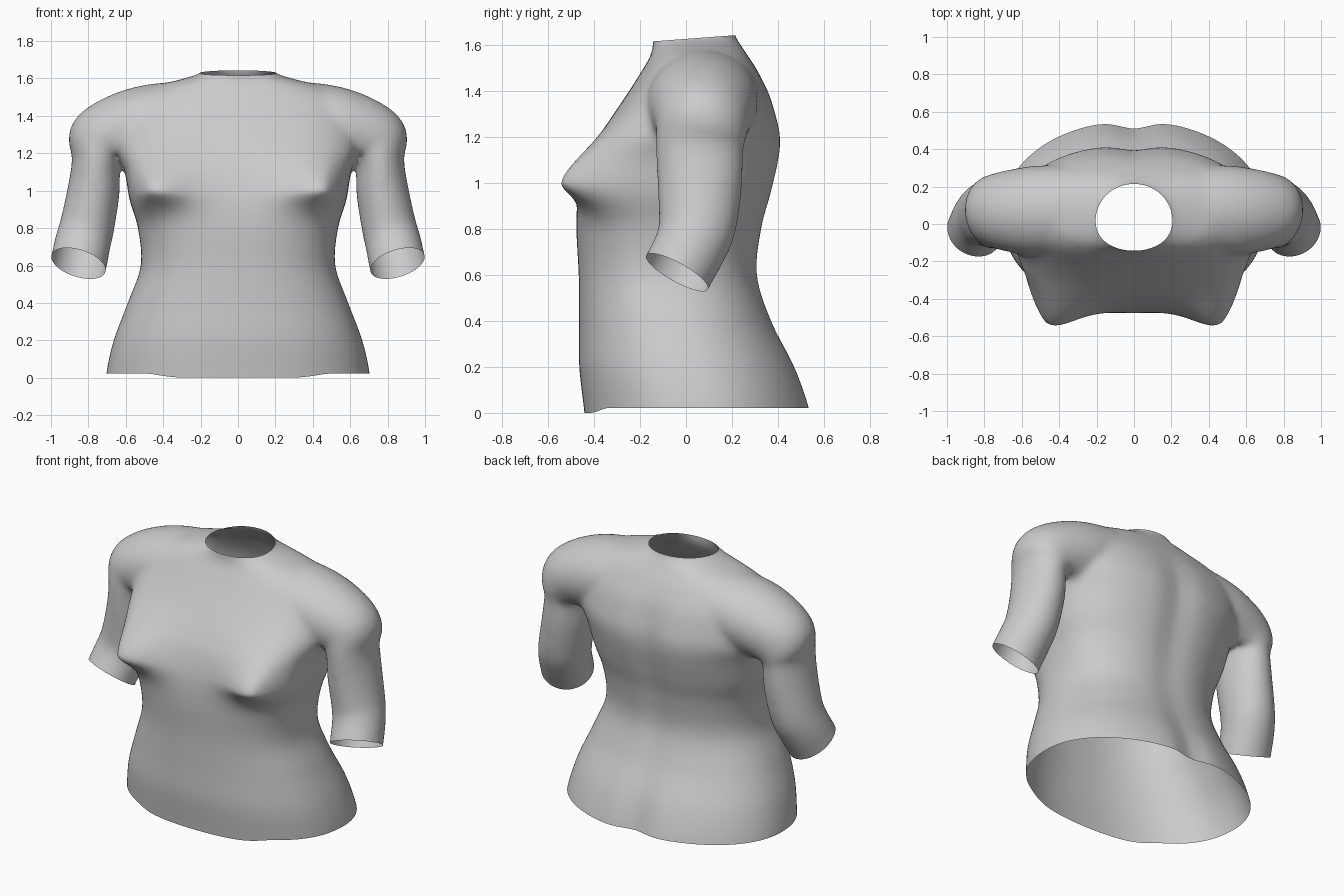
import bpy, bmesh, math
from mathutils import Vector

if "Cube" in bpy.data.objects:
    bpy.data.objects.remove(bpy.data.objects["Cube"])

SEG = 72


def resample(rows, n):
    """Catmull-Rom interpolation through rows of numbers."""
    out = []
    for i in range(len(rows) - 1):
        p0, p1 = rows[max(i - 1, 0)], rows[i]
        p2, p3 = rows[i + 1], rows[min(i + 2, len(rows) - 1)]
        for k in range(n):
            t = k / n
            out.append([0.5 * (2 * b + (c - a) * t + (2 * a - 5 * b + 4 * c - d) * t * t
                               + (3 * b - a - 3 * c + d) * t ** 3)
                        for a, b, c, d in zip(p0, p1, p2, p3)])
    out.append(list(rows[-1]))
    return out


def loft(bm, rings):
    """Closed solid through a list of rings."""
    vs = [[bm.verts.new(p) for p in r] for r in rings]
    faces = [bm.faces.new(vs[0]), bm.faces.new(vs[-1])]
    for a, b in zip(vs, vs[1:]):
        for i in range(len(a)):
            j = (i + 1) % len(a)
            faces.append(bm.faces.new((a[i], a[j], b[j], b[i])))
    bmesh.ops.recalc_face_normals(bm, faces=faces)


def power(v, e):
    return math.copysign(abs(v) ** e, v)


def torso_ring(z, w, yf, yb, groove, pf):
    ring = []
    for i in range(SEG):
        a = 2 * math.pi * i / SEG
        back = math.sin(a) > 0
        p = min(2.3, 2.05 + .4 * max(z, 0)) if back and z < 1.55 else pf
        x = w * power(math.cos(a), 2 / p)
        y = (yf + yb) / 2 + (yb - yf) / 2 * power(math.sin(a), 2 / p)
        if back:
            y -= groove * math.exp(-(x / 0.10) ** 2)
        ring.append((x, y, z))
    return ring


def tube_rings(rows, side):
    rings = []
    pts = [Vector(r[:3]) for r in rows]
    for i, r in enumerate(rows):
        t = (pts[min(i + 1, len(pts) - 1)] - pts[max(i - 1, 0)]).normalized()
        v = (Vector((0, 1, 0)) - t * t.y).normalized()
        u = v.cross(t)
        ring = []
        for k in range(SEG):
            a = 2 * math.pi * k / SEG
            q = pts[i] + u * (r[3] * math.cos(a)) + v * (r[4] * math.sin(a))
            ring.append((q.x * side, q.y, q.z))
        rings.append(ring)
    return rings


def cut(bm, co, no, region):
    """Slice off everything beyond a plane, inside a region only."""
    co, no = Vector(co), Vector(no).normalized()
    faces = [f for f in bm.faces if region(f.calc_center_median())]
    geom = faces + list({e for f in faces for e in f.edges}) + list({v for f in faces for v in f.verts})
    bmesh.ops.bisect_plane(bm, geom=geom, dist=1e-5, plane_co=co, plane_no=no)
    gone = [v for v in bm.verts if region(v.co) and (v.co - co).dot(no) > 1e-4]
    bmesh.ops.delete(bm, geom=gone, context='VERTS')


def breast(co):
    """Forward swell of the chest, steeper below and outside."""
    dx, dz = abs(co.x) - .465, co.z - 1.0
    d = math.hypot(dx / (.11 if dx > 0 else .19), dz / (.16 if dz > 0 else .085))
    front = min(max((-.1 - co.y) / .15, 0), 1)
    return .145 * math.exp(-d ** 1.7) * front


# torso: height, half width, front y, back y, spine groove depth, front squareness
torso = [(-.12, .71, -.43, .58, .05, 2.3), (.02, .705, -.442, .552, .045, 2.3),
         (.2, .665, -.465, .485, .03, 2.3), (.4, .59, -.465, .38, .015, 2.3),
         (.6, .52, -.467, .318, .015, 2.4), (.8, .535, -.477, .338, .02, 2.6),
         (.95, .58, -.468, .378, .025, 3.2), (1.1, .605, -.43, .413, .028, 3.4),
         (1.2, .64, -.38, .42, .028, 3.2), (1.3, .65, -.315, .397, .02, 2.8),
         (1.4, .64, -.248, .362, .01, 2.5), (1.5, .57, -.185, .305, 0, 2.4),
         (1.56, .45, -.152, .265, 0, 2.2), (1.6, .29, -.143, .24, 0, 2.1),
         (1.65, .182, -.145, .212, 0, 2), (1.8, .182, -.155, .20, 0, 2)]
# shoulder and arm: centre x y z, radius across, radius front to back
arm = [(.25, .08, 1.38, .20, .24), (.40, .075, 1.365, .212, .24), (.54, .07, 1.338, .212, .24),
       (.665, .07, 1.297, .20, .22), (.735, .068, 1.24, .19, .20),
       (.757, .06, 1.165, .132, .192), (.772, .06, 1.0, .14, .185),
       (.805, .05, .82, .146, .17), (.83, .018, .72, .15, .158),
       (.852, -.037, .615, .152, .155), (.88, -.095, .50, .152, .155)]

bm = bmesh.new()
loft(bm, [torso_ring(*r) for r in resample(torso, 6)])
for side in (1, -1):
    loft(bm, tube_rings(resample(arm, 6), side))
mesh = bpy.data.meshes.new("torso")
bm.to_mesh(mesh)
bm.free()
body = bpy.data.objects.new("torso", mesh)
bpy.context.collection.objects.link(body)

# fuse the parts into one soft skin
rem = body.modifiers.new("fuse", 'REMESH')
rem.mode = 'VOXEL'
rem.voxel_size = 0.014
smo = body.modifiers.new("soften", 'SMOOTH')
smo.factor = 0.5
smo.iterations = 24
dg = bpy.context.evaluated_depsgraph_get()
skin = bpy.data.meshes.new_from_object(body.evaluated_get(dg))
body.modifiers.clear()

# raise the breasts on the chest, clear of the arms
bm = bmesh.new()
bm.from_mesh(skin)
for v in bm.verts:
    if abs(v.co.x) < .66:
        v.co.y -= breast(v.co)

# open the neck, waist and arm ends
cut(bm, (0, -.14, 1.617), (0, -.075, 1), lambda c: c.z > 1.5)
cut(bm, (0, 0, .022), (0, 0, -1), lambda c: c.z < .2)
for side in (1, -1):
    cut(bm, (.852 * side, -.037, .610), (.32 * side, -.56, -1),
        lambda c: c.x * side > .61 and .38 < c.z < .95)

# the hem dips slightly at the front
for v in bm.verts:
    if v.co.z < .15:
        f = min(max((-.33 - v.co.y) / .09, 0), 1)
        v.co.z -= .022 * f * f * (3 - 2 * f) * (.15 - v.co.z) / .128
for f in bm.faces:
    f.smooth = True
bm.to_mesh(skin)
bm.free()
body.data = skin
bpy.data.meshes.remove(mesh)
skin.name = "torso"
